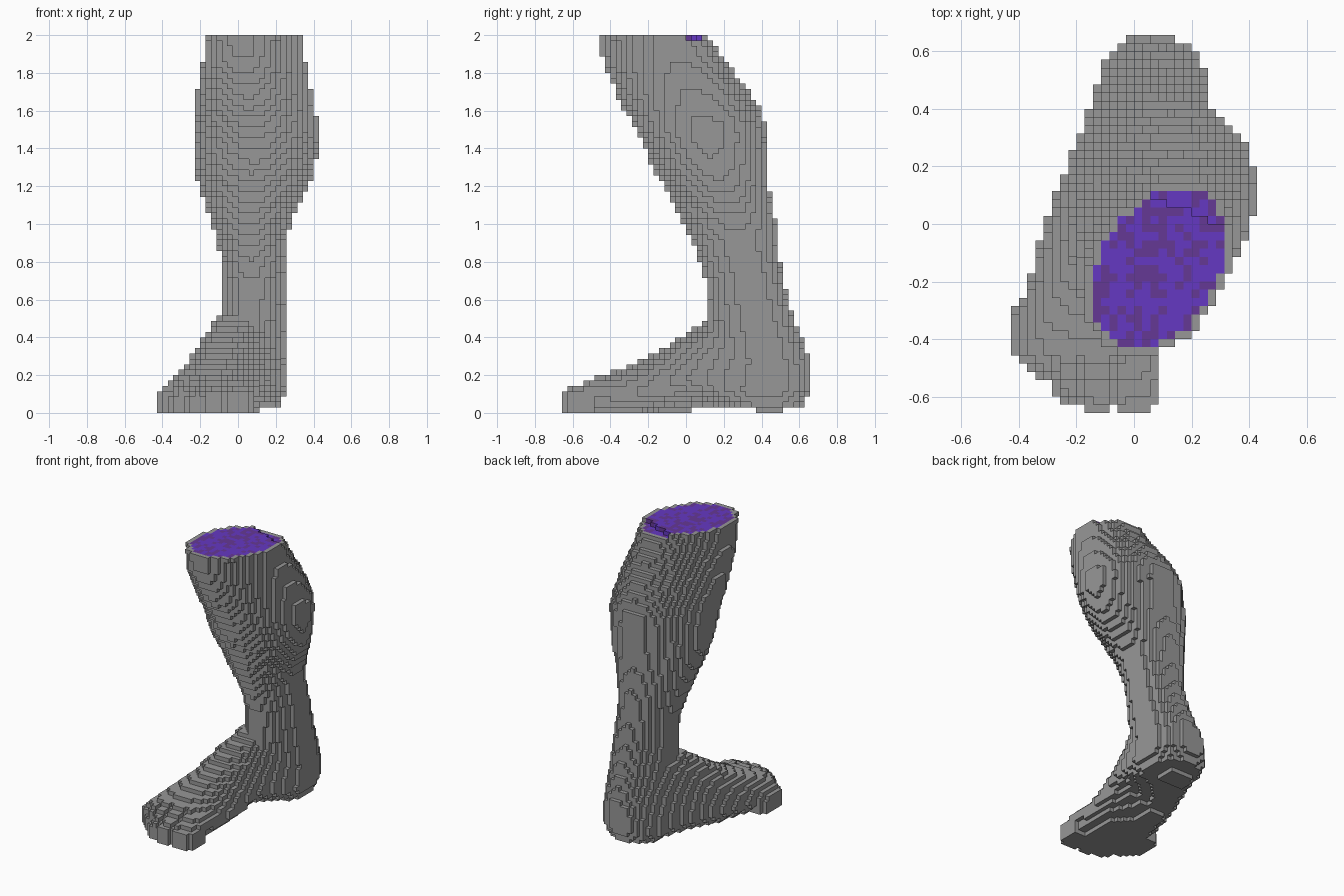
import bpy, bmesh, math, random

cube = bpy.data.objects.get("Cube")
if cube:
    bpy.data.objects.remove(cube, do_unlink=True)
random.seed(4)


def make_material(name, rgb):
    m = bpy.data.materials.new(name)
    m.use_nodes = True
    m.diffuse_color = (*rgb, 1)
    bsdf = m.node_tree.nodes["Principled BSDF"]
    bsdf.inputs["Base Color"].default_value = (*rgb, 1)
    bsdf.inputs["Roughness"].default_value = 0.8
    return m


GREY = make_material("stone grey", (0.31, 0.31, 0.31))
VIOLET = make_material("violet", (0.13, 0.04, 0.54))
PLUM = make_material("plum", (0.13, 0.04, 0.30))

# Voxel grid
NX, NY, NZ = 30, 46, 70
S = 2 / NZ

# Leg outline by height: z, x min, x max, y min, y max, slant
LEG = [
    (0.00, -0.06, 0.21, 0.25, 0.62, 0.1),
    (0.10, -0.11, 0.26, 0.20, 0.66, 0.1),
    (0.30, -0.11, 0.26, 0.15, 0.65, 0.1),
    (0.50, -0.10, 0.26, 0.11, 0.57, 0.15),
    (0.60, -0.09, 0.26, 0.11, 0.54, 0.15),
    (0.70, -0.085, 0.26, 0.10, 0.515, 0.15),
    (0.80, -0.09, 0.26, 0.075, 0.50, 0.1),
    (0.90, -0.115, 0.26, 0.03, 0.485, 0.1),
    (1.00, -0.14, 0.28, -0.02, 0.475, 0.1),
    (1.10, -0.17, 0.325, -0.07, 0.455, 0.08),
    (1.20, -0.205, 0.375, -0.12, 0.435, 0.07),
    (1.30, -0.23, 0.405, -0.175, 0.425, 0.06),
    (1.45, -0.235, 0.43, -0.245, 0.43, 0.06),
    (1.53, -0.235, 0.425, -0.285, 0.425, 0.08),
    (1.60, -0.235, 0.41, -0.325, 0.395, 0.12),
    (1.70, -0.22, 0.39, -0.375, 0.335, 0.17),
    (1.80, -0.205, 0.37, -0.42, 0.255, 0.23),
    (1.90, -0.18, 0.35, -0.455, 0.185, 0.28),
    (2.00, -0.175, 0.345, -0.465, 0.135, 0.31),
]
# Foot outline from toes to heel: y, x min, x max, height, roundness
FOOT = [
    (-0.643, -0.175, 0.06, 0.12, 6.0),
    (-0.610, -0.26, 0.088, 0.13, 5.0),
    (-0.560, -0.29, 0.09, 0.155, 4.0),
    (-0.500, -0.375, 0.09, 0.185, 3.4),
    (-0.440, -0.43, 0.09, 0.195, 3.0),
    (-0.320, -0.43, 0.10, 0.24, 2.3),
    (-0.200, -0.38, 0.12, 0.30, 2.0),
    (-0.100, -0.35, 0.14, 0.355, 2.0),
    (0.00, -0.32, 0.165, 0.42, 2.0),
    (0.10, -0.285, 0.19, 0.49, 2.0),
    (0.20, -0.24, 0.22, 0.55, 2.0),
    (0.35, -0.18, 0.258, 0.56, 2.2),
    (0.50, -0.13, 0.258, 0.47, 2.4),
    (0.57, -0.10, 0.24, 0.40, 2.5),
    (0.61, -0.06, 0.20, 0.35, 2.6),
    (0.643, -0.03, 0.143, 0.30, 2.8),
]
TOE_GAPS = (-0.071, -0.186, -0.271, -0.357)


def lerp_row(table, t):
    for a, b in zip(table, table[1:]):
        if t <= b[0]:
            f = max(0, (t - a[0]) / (b[0] - a[0]))
            return [p + (q - p) * f for p, q in zip(a, b)][1:]
    return table[-1][1:]


def in_leg(x, y, z):
    x0, x1, y0, y1, k = lerp_row(LEG, z)
    u = (2 * x - x0 - x1) / (x1 - x0)
    v = (2 * y - y0 - y1) / (y1 - y0)
    d = u * u + v * v - 2 * k * u * v
    if v < 0:
        d += 0.1 * abs(u * v)          # narrower shin
    return d / (1 - k * k) <= 1


def sole_height(x, y):
    """Underside: flat ball and heel pad, arch on the inner side, rounded rim."""
    x0, x1 = lerp_row(FOOT, min(y, 0.45))[:2]
    u = (2 * x - x0 - x1) / (x1 - x0)
    h = S if x > 0.11 or 0.03 < y < 0.36 or y > 0.5 else 0.0
    rim = min(math.hypot(u, max(0, y - 0.45) / 0.21), 1.1)
    if y > -0.48 and (u > 0 or y > -0.25):
        h = max(h, 0.11 * rim ** 5)
    arch = 0.08 * math.exp(-((y - 0.03) / 0.2) ** 2) * max(0, min(1, (u + 0.3) / 1.0))
    return h + arch


def in_foot(x, y, z):
    x0, x1, top, p = lerp_row(FOOT, y)
    u = (2 * x - x0 - x1) / (x1 - x0)
    if abs(u) >= 1:
        return False
    if u > 0:
        p += 0.6                       # steeper inner side
    top *= (1 - abs(u) ** p) ** (1 / p)
    if y < -0.47 and any(abs(x - g) < S / 2 for g in TOE_GAPS):
        if y < -0.63:
            return False               # gap between toe tips
        top -= S                       # groove between toes
    return z <= max(top, 2.5 * S)


def centre(i, j, k):
    return (i + 0.5 - NX / 2) * S, (j + 0.5 - NY / 2) * S, (k + 0.5) * S


# Fill the grid
filled = set()
for i in range(NX):
    for j in range(NY):
        x, y, _ = centre(i, j, 0)
        floor = sole_height(x, y)
        for k in range(NZ):
            z = (k + 0.5) * S
            if z > floor and (in_leg(x, y, z) or (z < 0.6 and in_foot(x, y, z))):
                filled.add((i, j, k))

# Cut surface: inner cells of the top layer, one step lower at the back
SIDES = ((1, 0), (-1, 0), (0, 1), (0, -1))
cut_cells = set()
for (i, j, k) in filled:
    if k >= NZ - 2 and all((i + a, j + b, k) in filled for a, b in SIDES):
        cut_cells.add((i, j, k))
for cell in [c for c in filled if c[2] == NZ - 1]:
    x, y, _ = centre(*cell)
    if x > 0.06 and y > 0.09 - 0.36 * (x - 0.06):
        filled.discard(cell)
        cut_cells.discard(cell)
# Lower layer is only painted where the step exposes it
cut_cells = {c for c in cut_cells
             if c[2] == NZ - 1 or (centre(*c)[0] > 0.06
                                   and (c[0], c[1], c[2] + 1) not in filled)}


def voxel_object(name, cells, materials):
    """Build the outward faces of the given cells."""
    bm = bmesh.new()
    verts = {}

    def vert(c):
        if c not in verts:
            verts[c] = bm.verts.new(((c[0] - NX / 2) * S, (c[1] - NY / 2) * S, c[2] * S))
        return verts[c]

    for cell in sorted(cells):
        tint = 1 if len(materials) > 1 and random.random() < 0.4 else 0
        for axis in range(3):
            for sign in (0, 1):
                nb = list(cell)
                nb[axis] += 2 * sign - 1
                if tuple(nb) in filled:
                    continue
                loop = []
                for a, b in ((0, 0), (1, 0), (1, 1), (0, 1)):
                    c = list(cell)
                    c[axis] += sign
                    c[(axis + 1) % 3] += a
                    c[(axis + 2) % 3] += b
                    loop.append(vert(tuple(c)))
                if not sign:
                    loop.reverse()
                face = bm.faces.new(loop)
                face.material_index = tint
    mesh = bpy.data.meshes.new(name)
    bm.to_mesh(mesh)
    bm.free()
    for m in materials:
        mesh.materials.append(m)
    ob = bpy.data.objects.new(name, mesh)
    bpy.context.collection.objects.link(ob)


ANKLE = 19
skin = filled - cut_cells
voxel_object("foot", {c for c in skin if c[2] < ANKLE}, [GREY])
voxel_object("lower_leg", {c for c in skin if c[2] >= ANKLE}, [GREY])
voxel_object("cut_surface", cut_cells, [VIOLET, PLUM])
